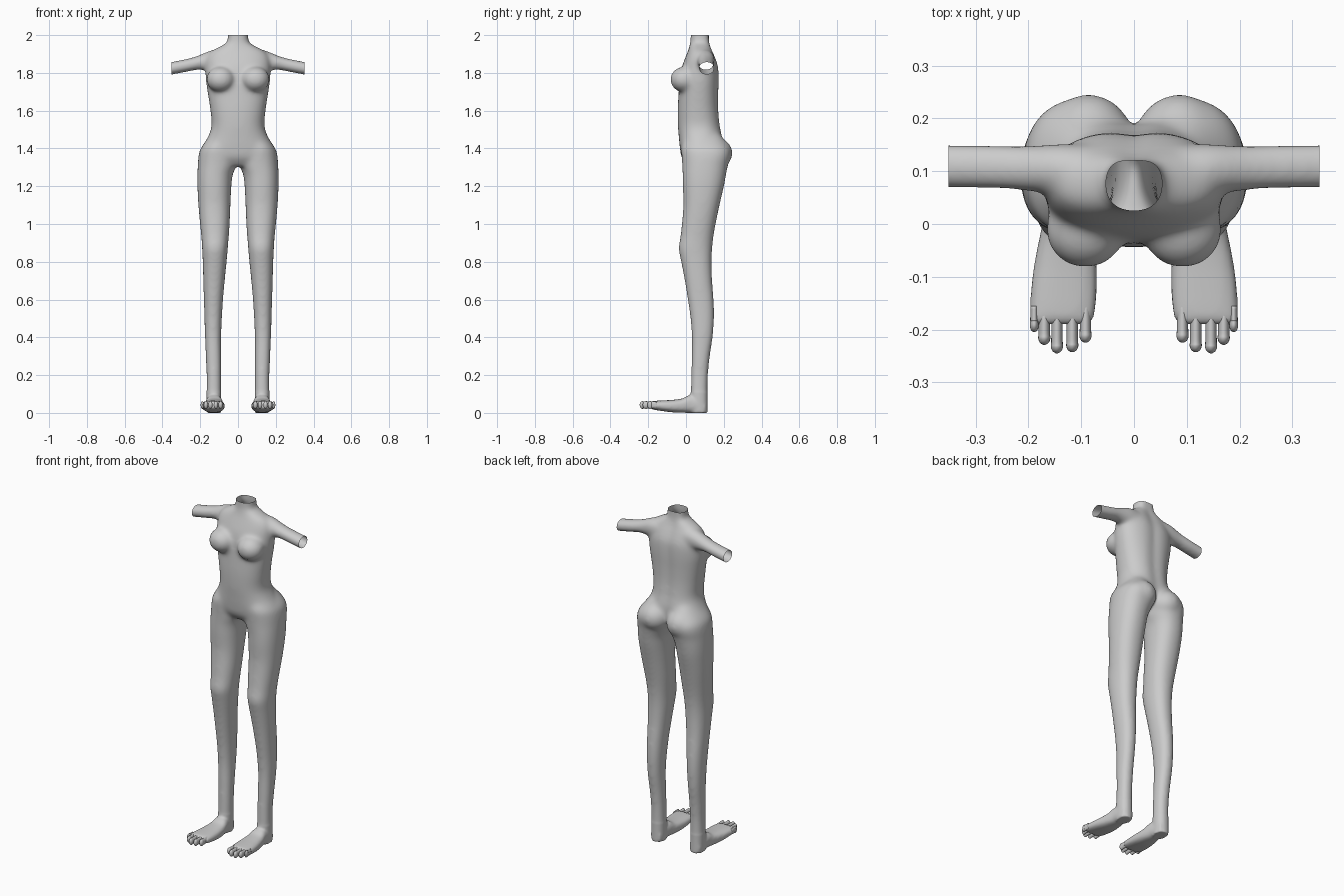
import bpy, bmesh, math
from mathutils import Vector

if "Cube" in bpy.data.objects:
    bpy.data.objects.remove(bpy.data.objects["Cube"])

skin = bpy.data.materials.new("light grey")
skin.diffuse_color = (0.6, 0.6, 0.6, 1)
skin.use_nodes = True
skin.node_tree.nodes["Principled BSDF"].inputs["Base Color"].default_value = skin.diffuse_color


def spline(rows, steps):
    """Catmull-Rom interpolation through section rows."""
    out = []
    for i in range(len(rows) - 1):
        p0, p1, p2, p3 = (rows[max(i - 1, 0)], rows[i], rows[i + 1], rows[min(i + 2, len(rows) - 1)])
        for s in range(steps):
            t = s / steps
            out.append([0.5 * (2 * b + (c - a) * t + (2 * a - 5 * b + 4 * c - d) * t * t
                               + (3 * b - a - 3 * c + d) * t ** 3)
                        for a, b, c, d in zip(p0, p1, p2, p3)])
    return out + [list(rows[-1])]


def loft(bm, rows, axis, power=2.2, side=1, groove=0.0, n=48, steps=4):
    """Closed tube through sections (position, a min, a max, b min, b max)."""
    rings = []
    for t, a0, a1, b0, b1 in spline(rows, steps):
        ring = []
        for k in range(n):
            c, s = math.cos(2 * math.pi * k / n), math.sin(2 * math.pi * k / n)
            a = (a0 + a1) / 2 + (a1 - a0) / 2 * math.copysign(abs(c) ** (2 / power), c)
            b = (b0 + b1) / 2 + (b1 - b0) / 2 * math.copysign(abs(s) ** (2 / power), s)
            if s > 0:
                b -= groove * math.exp(-(a / 0.03) ** 2)
            p = {"z": (a, b, t), "y": (a, t, b), "x": (t, a, b)}[axis]
            ring.append(bm.verts.new((p[0] * side, p[1], p[2])))
        rings.append(ring)
    for r, q in zip(rings, rings[1:]):
        for k in range(n):
            bm.faces.new((r[k], r[(k + 1) % n], q[(k + 1) % n], q[k]))
    bm.faces.new(rings[0])
    bm.faces.new(rings[-1])


def ball(bm, centre, radii, side):
    vs = bmesh.ops.create_uvsphere(bm, u_segments=32, v_segments=20, radius=1)["verts"]
    for v in vs:
        v.co = Vector(((centre[0] + v.co.x * radii[0]) * side,
                       centre[1] + v.co.y * radii[1], centre[2] + v.co.z * radii[2]))


def make(name, bm):
    bmesh.ops.recalc_face_normals(bm, faces=bm.faces[:])
    me = bpy.data.meshes.new(name)
    bm.to_mesh(me)
    bm.free()
    ob = bpy.data.objects.new(name, me)
    bpy.context.collection.objects.link(ob)
    me.materials.append(skin)
    me.shade_smooth()
    return ob


# z, half width, front y, back y
TORSO = [(1.305, .17, .01, .11), (1.35, .198, -.022, .165), (1.40, .195, -.032, .195),
         (1.46, .160, -.038, .195), (1.52, .140, -.043, .184), (1.60, .146, -.044, .176),
         (1.68, .158, -.040, .175), (1.76, .170, -.034, .177), (1.83, .172, -.022, .174),
         (1.88, .165, -.004, .158), (1.915, .140, .010, .143), (1.94, .095, .018, .135),
         (1.96, .062, .022, .131), (1.985, .055, .024, .130), (2.04, .055, .024, .130)]
# z, inner x, outer x, front y, back y
LEG = [(0, .090, .166, .024, .114), (.1, .089, .167, .025, .114), (.2, .089, .167, .027, .117),
       (.3, .089, .171, .029, .127), (.4, .089, .175, .030, .142), (.5, .085, .178, .023, .149),
       (.6, .079, .181, .009, .147), (.7, .070, .184, -.007, .139), (.8, .060, .187, -.026, .136),
       (.87, .054, .190, -.039, .139), (.93, .049, .194, -.030, .145), (1.0, .044, .201, -.022, .157),
       (1.1, .040, .210, -.014, .178), (1.2, .035, .215, -.017, .201), (1.26, .028, .215, -.018, .212),
       (1.31, .009, .213, -.020, .222), (1.36, .003, .209, -.023, .236), (1.40, .003, .198, -.025, .232),
       (1.45, .008, .160, -.010, .200), (1.49, .030, .125, .030, .170)]
# x, back and front y, low and high z
ARM = [(.08, .055, .150, 1.815, 1.925), (.14, .055, .153, 1.812, 1.920), (.18, .060, .150, 1.814, 1.906),
       (.22, .063, .149, 1.815, 1.889), (.28, .066, .151, 1.803, 1.873), (.42, .067, .153, 1.777, 1.846)]
# y, inner x, outer x, low z, high z
FOOT = [(.105, .095, .160, .001, .06), (.06, .089, .167, 0, .08), (.02, .083, .170, 0, .094),
        (-.02, .076, .178, .001, .076), (-.07, .071, .188, .003, .069), (-.12, .070, .195, .009, .066),
        (-.16, .073, .197, .015, .064), (-.182, .078, .197, .020, .061), (-.19, .086, .190, .027, .054)]

# Overlapping body volumes
bm = bmesh.new()
loft(bm, [(z, -w, w, f, b) for z, w, f, b in TORSO], "z", 2.3, groove=.010)
for side in (1, -1):
    loft(bm, LEG, "z", 2.25, side)
    loft(bm, ARM, "x", 2.0, side)
    loft(bm, FOOT, "y", 2.6, side)
    ball(bm, (.092, -.010, 1.765), (.076, .074, .068), side)   # bust
    ball(bm, (.086, .150, 1.375), (.088, .097, .085), side)    # buttock
body = make("body", bm)

# Fuse the volumes into one skin
mod = body.modifiers.new("fuse", "REMESH")
mod.mode, mod.voxel_size = "VOXEL", 0.007
bpy.context.view_layer.update()
fused = bpy.data.meshes.new_from_object(body.evaluated_get(bpy.context.evaluated_depsgraph_get()))
bpy.data.objects.remove(body)

# Soften the joins, more lightly on the feet, then open the neck and arms
bm = bmesh.new()
bm.from_mesh(fused)
upper = [v for v in bm.verts if v.co.z > .11]
for verts, times in ((bm.verts[:], 3), (upper, 18)):
    for _ in range(times):
        bmesh.ops.smooth_vert(bm, verts=verts, factor=.5, use_axis_x=True, use_axis_y=True, use_axis_z=True)
for co, no in (((0, 0, 2), (0, 0, 1)), ((.352, 0, 0), (1, 0, 0)), ((-.352, 0, 0), (-1, 0, 0))):
    bmesh.ops.bisect_plane(bm, geom=bm.verts[:] + bm.edges[:] + bm.faces[:], plane_co=co,
                           plane_no=no, clear_outer=True)
make("body", bm)

# Toes: centre x, tip y
for side, label in ((1, "left"), (-1, "right")):
    for i, (x, tip) in enumerate([(.092, -.225), (.117, -.243), (.146, -.245), (.170, -.229), (.189, -.205)]):
        bm = bmesh.new()
        r = .0115 if i < 4 else .0085
        rows = [(y, x - r * k, x + r * k, .043 - .021 * k, .043 + .019 * k) for y, k in
                ((-.155, .85), (-.185, .92), (tip + .022, .95), (tip + .012, 1), (tip + .004, .72), (tip, .2))]
        loft(bm, rows, "y", 2.0, side, n=20)
        make(f"{label}_toe_{i + 1}", bm)
